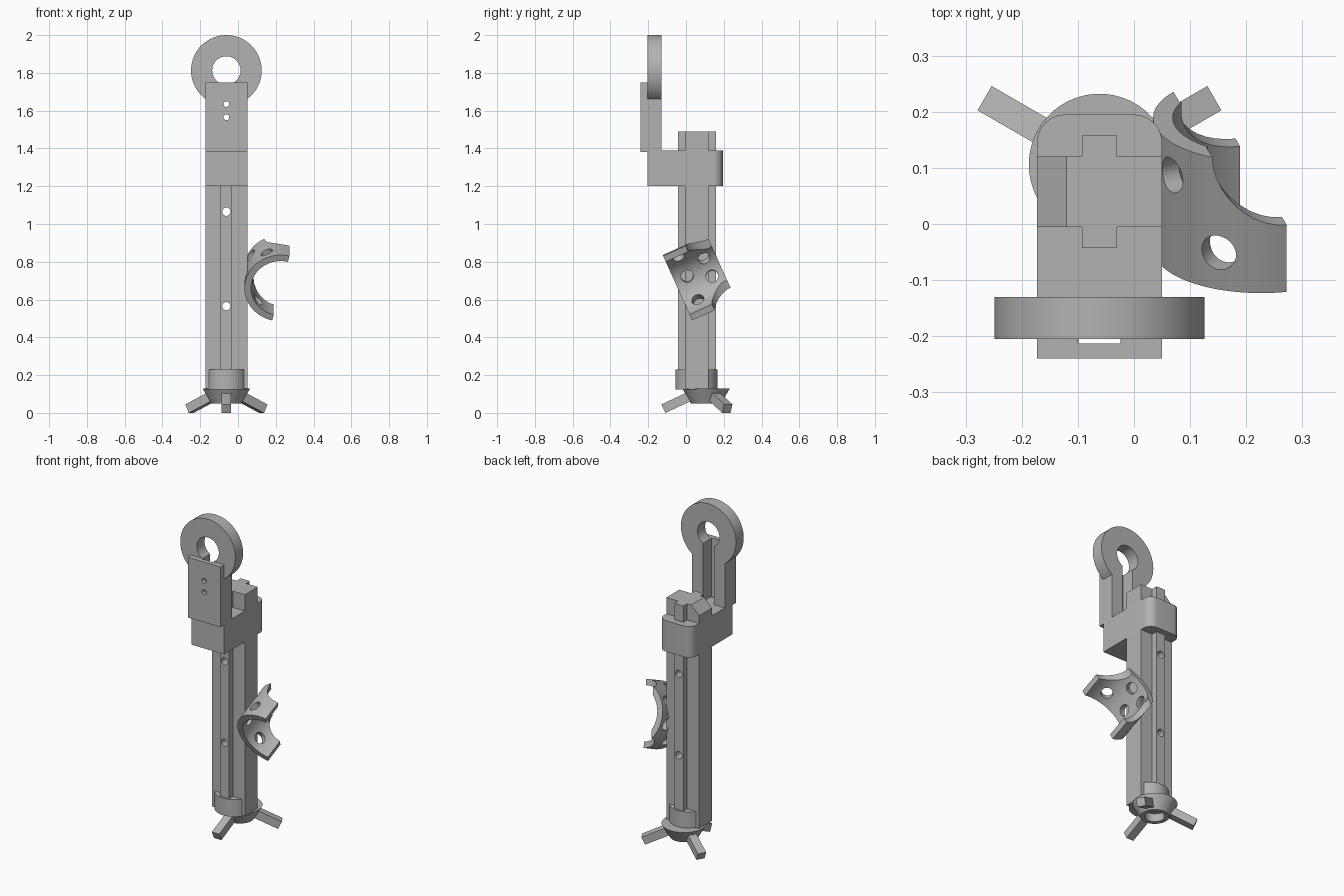
import bpy, bmesh, math
from mathutils import Matrix, Vector

if "Cube" in bpy.data.objects:
    bpy.data.objects.remove(bpy.data.objects["Cube"], do_unlink=True)

grey = bpy.data.materials.new("plain_grey")
grey.use_nodes = True
COLOUR = (0.45, 0.45, 0.45, 1)
grey.diffuse_color = COLOUR
grey.node_tree.nodes["Principled BSDF"].inputs["Base Color"].default_value = COLOUR

CX, CY = -0.0615, 0.0575      # column centre
HALF = 0.1115                 # half width of column, head and plate
FOOT_Y = 0.106                # centre of the foot


def add(name, bm):
    bmesh.ops.recalc_face_normals(bm, faces=bm.faces)
    mesh = bpy.data.meshes.new(name)
    bm.to_mesh(mesh)
    bm.free()
    mesh.materials.append(grey)
    obj = bpy.data.objects.new(name, mesh)
    bpy.context.collection.objects.link(obj)
    return obj


def box(name, x, y, z):
    bm = bmesh.new()
    size = Matrix.Diagonal((x[1] - x[0], y[1] - y[0], z[1] - z[0], 1))
    mid = Matrix.Translation([(a + b) / 2 for a, b in (x, y, z)])
    bmesh.ops.create_cube(bm, size=1, matrix=mid @ size)
    return add(name, bm)


def rod(name, start, end, r1, r2=None, sides=48):
    start, end = Vector(start), Vector(end)
    turn = (end - start).to_track_quat("Z", "Y").to_matrix().to_4x4()
    bm = bmesh.new()
    bmesh.ops.create_cone(bm, cap_ends=True, segments=sides, radius1=r1,
                          radius2=r1 if r2 is None else r2, depth=(end - start).length,
                          matrix=Matrix.Translation((start + end) / 2) @ turn)
    return add(name, bm)


def prism(name, outline, z0, z1):
    bm = bmesh.new()
    face = bm.faces.new([bm.verts.new((x, y, z0)) for x, y in outline])
    top = bmesh.ops.extrude_face_region(bm, geom=[face])["geom"]
    bmesh.ops.translate(bm, vec=(0, 0, z1 - z0),
                        verts=[v for v in top if isinstance(v, bmesh.types.BMVert)])
    return add(name, bm)


def combine(obj, others, operation="DIFFERENCE"):
    for other in others:
        mod = obj.modifiers.new(operation.title(), "BOOLEAN")
        mod.operation, mod.object, mod.solver = operation, other, "EXACT"
        bpy.context.view_layer.objects.active = obj
        bpy.ops.object.modifier_apply(modifier=mod.name)
        bpy.data.objects.remove(other, do_unlink=True)


def smooth(obj):
    bpy.ops.object.select_all(action="DESELECT")
    obj.select_set(True)
    bpy.context.view_layer.objects.active = obj
    bpy.ops.object.shade_smooth_by_angle(angle=math.radians(30))


# Column with a cross section, a sloped arm top and pin holes
rail, web, arm, tip = 0.031, 0.0625, HALF, 0.1
quarter = [(arm, web), (rail, web), (rail, tip)]
cross = (quarter + [(-x, y) for x, y in reversed(quarter)]
         + [(-x, -y) for x, y in quarter] + [(x, -y) for x, y in reversed(quarter)])
column = prism("column", [(CX + x, CY + y) for x, y in cross], 0.13, 1.49)
for v in column.data.vertices:
    if v.co.z > 1.4 and v.co.x < CX - 0.1:
        v.co.z -= 0.08
bm = bmesh.new()
bm.from_mesh(column.data)
bm.free()
combine(column, [rod("pin_cutter", (CX, -0.2, z), (CX, 0.3, z), 0.022, sides=24)
                 for z in (0.565, 1.065)])

# Slope only the outer end of the right arm
for v in column.data.vertices:
    if v.co.z > 1.4 and v.co.x < CX - 0.1:
        v.co.z = 1.49
slope = box("slope_cutter", (-0.1, 0.1), (-0.3, 0.3), (0, 0.2))
slope.matrix_world = (Matrix.Translation((-0.1465, CY, 1.4635))
                      @ Matrix.Rotation(math.radians(-45), 4, "Y"))
bpy.context.view_layer.update()
combine(column, [slope])
smooth(column)

# Head block with rounded back corners
r = 0.05
back = [(HALF - r + r * math.cos(a), 0.195 - r + r * math.sin(a))
        for a in (math.radians(9 * i) for i in range(11))]
shape = back + [(-x, y) for x, y in reversed(back)] + [(-HALF, -0.205), (HALF, -0.205)]
head = prism("head_block", [(CX + x, y) for x, y in shape], 1.2, 1.39)
smooth(head)

# Mounting plate and ring, grooved behind and drilled
RING_Z = 1.813
plate = box("plate_and_ring", (CX - HALF, CX + HALF), (-0.24, -0.13), (1.38, 1.75))
combine(plate, [rod("ring_body", (CX, -0.205, RING_Z), (CX, -0.13, RING_Z), 0.187, sides=96)],
        "UNION")
combine(plate, [rod("bore_cutter", (CX, -0.213, RING_Z), (CX, 0, RING_Z), 0.075, sides=64),
                box("groove_cutter", (CX - 0.037, CX + 0.037), (-0.213, 0), (1.3, RING_Z))]
        + [rod("screw_cutter", (CX, -0.3, z), (CX, 0, z), 0.015, sides=24)
           for z in (1.565, 1.635)])
smooth(plate)

# Collar and hollow conical foot
smooth(rod("collar", (CX, 0.055, 0.125), (CX, 0.055, 0.23), 0.111, sides=64))
foot = rod("foot_cone", (CX, FOOT_Y, 0.05), (CX, FOOT_Y, 0.13), 0.08, 0.126, 64)
combine(foot, [rod("foot_cutter", (CX, FOOT_Y, 0), (CX, FOOT_Y, 0.1), 0.055)])
smooth(foot)

# Three splayed legs
for i, name in enumerate(("front_leg", "left_leg", "right_leg")):
    leg = box(name, (0, 0.172), (-0.025, 0.025), (-0.025, 0.025))
    leg.matrix_world = (Matrix.Translation((CX, FOOT_Y, 0))
                        @ Matrix.Rotation(math.radians(-90 + 120 * i), 4, "Z")
                        @ Matrix.Translation((0.07, 0, 0.095))
                        @ Matrix.Rotation(math.radians(25), 4, "Y"))

# Half-round cradle in local space: axis along z, opening along +x
R, THICK, LENGTH = 0.175, 0.035, 0.256
arc = [math.radians(90 + 180 * i / 48) for i in range(49)]
band = ([((R + THICK / 2) * math.cos(a), (R + THICK / 2) * math.sin(a)) for a in arc]
        + [((R - THICK / 2) * math.cos(a), (R - THICK / 2) * math.sin(a)) for a in reversed(arc)])
cradle = prism("cradle", band, 0, LENGTH)


def radial(angle, height, radius):
    a = math.radians(angle)
    way = Vector((math.cos(a), math.sin(a), 0))
    up = Vector((0, 0, height))
    return rod("cradle_cutter", way * 0.1 + up, way * 0.3 + up, radius, sides=40)


combine(cradle, [radial(a, LENGTH, 0.125) for a in (90, 270)]
        + [radial(180 + a, 0.072, 0.033) for a in (-53, 0, 53)]
        + [radial(180 + a, 0.192, 0.033) for a in (-20, 20)])
smooth(cradle)

# Tilt the cradle and set it against the column's left side
axis = Vector((0, 0.91, 0.41)).normalized()
up = Vector((0, -0.41, 0.91)).normalized()
side = Vector((1, 0, 0))
tilt = math.radians(-13.7)
opening = side * math.cos(tilt) + up * math.sin(tilt)
across = axis.cross(opening)
place = Matrix((opening, across, axis)).transposed().to_4x4()
cradle.matrix_world = Matrix.Translation(side * 0.2265 + up * 0.62 + axis * 0.231) @ place
